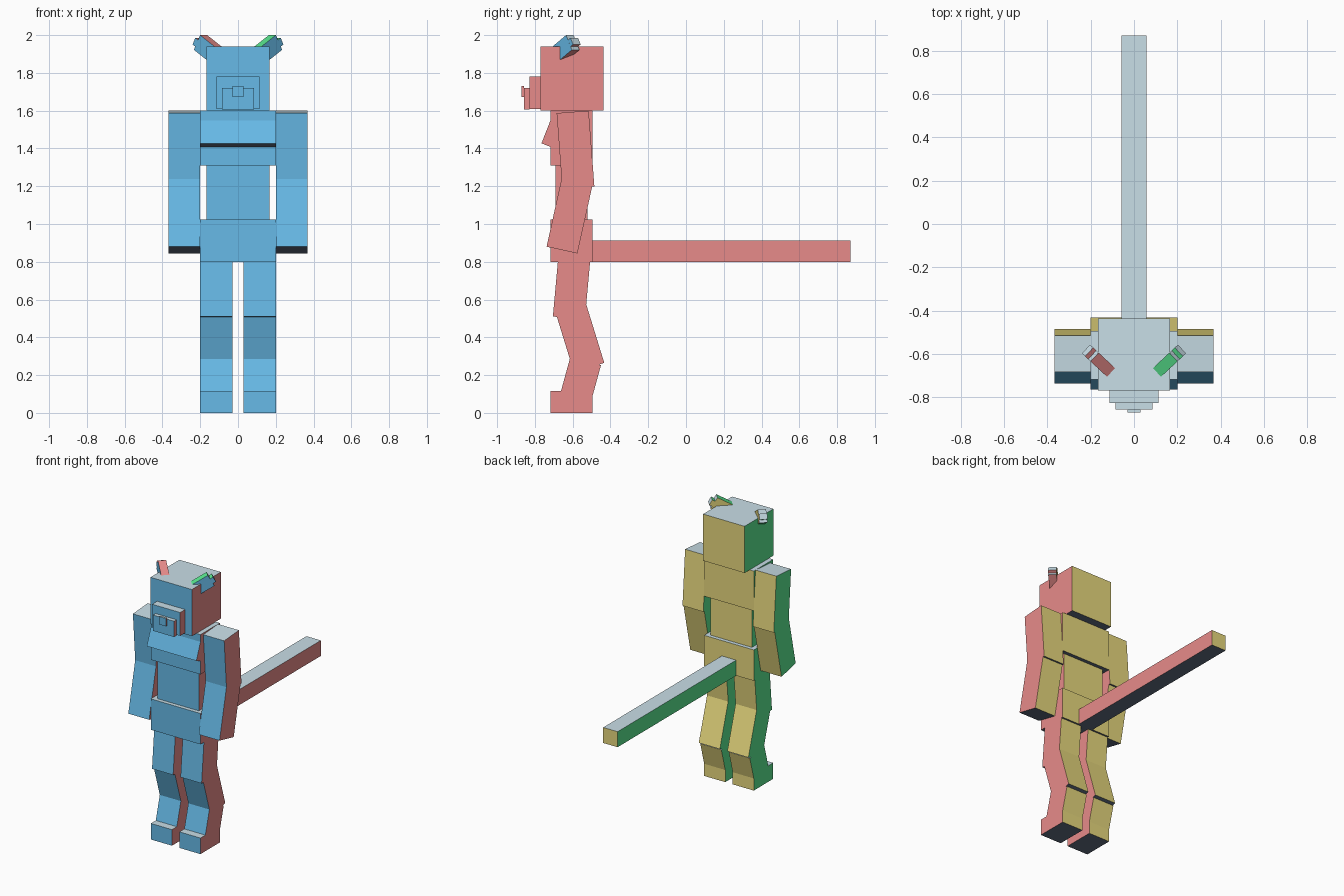
import bpy, bmesh, math
from mathutils import Vector, Matrix

if "Cube" in bpy.data.objects:
    bpy.data.objects.remove(bpy.data.objects["Cube"])


def material(name, rgb):
    lin = [(c / 255 / 12.92 if c / 255 <= 0.04045 else ((c / 255 + 0.055) / 1.055) ** 2.4) for c in rgb]
    m = bpy.data.materials.new(name)
    m.diffuse_color = (*lin, 1)
    m.use_nodes = True
    m.node_tree.nodes["Principled BSDF"].inputs["Base Color"].default_value = m.diffuse_color
    return m


# One colour per local box side: +x, -x, +y, -y, +z, -z
SIDES = [material("side_red", (250, 151, 149)),
         material("side_green", (95, 243, 152)),
         material("back_yellow", (246, 230, 134)),
         material("front_blue", (110, 198, 246)),
         material("top_pale_blue", (208, 230, 239)),
         material("bottom_slate", (97, 109, 128))]


def box(name, centre, size, rot=None):
    """Box coloured by its own local sides, then rotated and placed."""
    bm = bmesh.new()
    bmesh.ops.create_cube(bm, size=1)
    bm.normal_update()
    for f in bm.faces:
        axis = max(range(3), key=lambda i: abs(f.normal[i]))
        f.material_index = axis * 2 + (f.normal[axis] < 0)
    bmesh.ops.scale(bm, vec=size, verts=bm.verts)
    me = bpy.data.meshes.new(name)
    bm.to_mesh(me)
    bm.free()
    for m in SIDES:
        me.materials.append(m)
    ob = bpy.data.objects.new(name, me)
    bpy.context.collection.objects.link(ob)
    r = rot if rot else Matrix.Identity(3)
    ob.matrix_world = Matrix.Translation(centre) @ r.to_4x4()
    return ob


def block(name, x, y, z):
    """Upright box from x, y and z ranges."""
    rs = (x, y, z)
    return box(name, [(a + b) / 2 for a, b in rs], [b - a for a, b in rs])


def segment(name, x, top, bottom, thick):
    """Box leaning in y, from the middle of its top to the middle of its bottom (y, z)."""
    dy, dz = top[0] - bottom[0], top[1] - bottom[1]
    centre = ((x[0] + x[1]) / 2, (top[0] + bottom[0]) / 2, (top[1] + bottom[1]) / 2)
    rot = Matrix.Rotation(-math.atan2(dy, dz), 3, 'X')
    return box(name, centre, (x[1] - x[0], thick, math.hypot(dy, dz)), rot)


# Head with stepped muzzle
block("head", (-.167, .167), (-.77, -.436), (1.6, 1.94))
block("muzzle", (-.113, .113), (-.828, -.77), (1.61, 1.78))
block("snout", (-.085, .085), (-.857, -.828), (1.605, 1.72))
block("nose", (-.029, .029), (-.871, -.857), (1.673, 1.73))

# Torso and tail
block("chest", (-.2, .2), (-.718, -.495), (1.31, 1.6))
segment("bust", (-.2, .2), (-.652, 1.565), (-.714, 1.407), .11)
block("waist", (-.167, .167), (-.69, -.522), (1.02, 1.315))
block("hips", (-.2, .2), (-.718, -.495), (.8, 1.025))
block("tail", (-.058, .058), (-.5, .871), (.8, .913))

for s, side in ((1, "right"), (-1, "left")):
    arm = sorted((s * .2, s * .368))
    leg = sorted((s * .03, s * .2))
    # Bent arm
    segment("upper_arm_" + side, arm, (-.6, 1.5935), (-.57, 1.1935), .17)
    segment("forearm_" + side, arm, (-.5755, 1.229), (-.6565, .862), .167)
    # Bent leg
    segment("thigh_" + side, leg, (-.59, .835), (-.62, .5025), .17)
    segment("shin_" + side, leg, (-.61, .555), (-.513, .24), .168)
    segment("ankle_" + side, leg, (-.531, .275), (-.585, .078), .168)
    block("foot_" + side, leg, (-.718, -.495), (0, .117))

    # Ear leaning outward: u runs along it, n points out and down, d faces front
    a = math.radians(30)
    h = Vector((s * .73, .683, 0))
    u = h * math.cos(a) + Vector((0, 0, math.sin(a)))
    n = h * math.sin(a) - Vector((0, 0, math.cos(a)))
    d = Vector((s * .683, -.73, 0))
    rot = Matrix((n * s, -d, u)).transposed()
    tip = Vector((s * .182, -.615, 2.0))
    box("ear_" + side, tip + n * .045 - u * .075, (.09, .055, .15), rot)
    box("ear_tip_" + side, tip + n * .05 + u * .01, (.04, .055, .025), rot)
